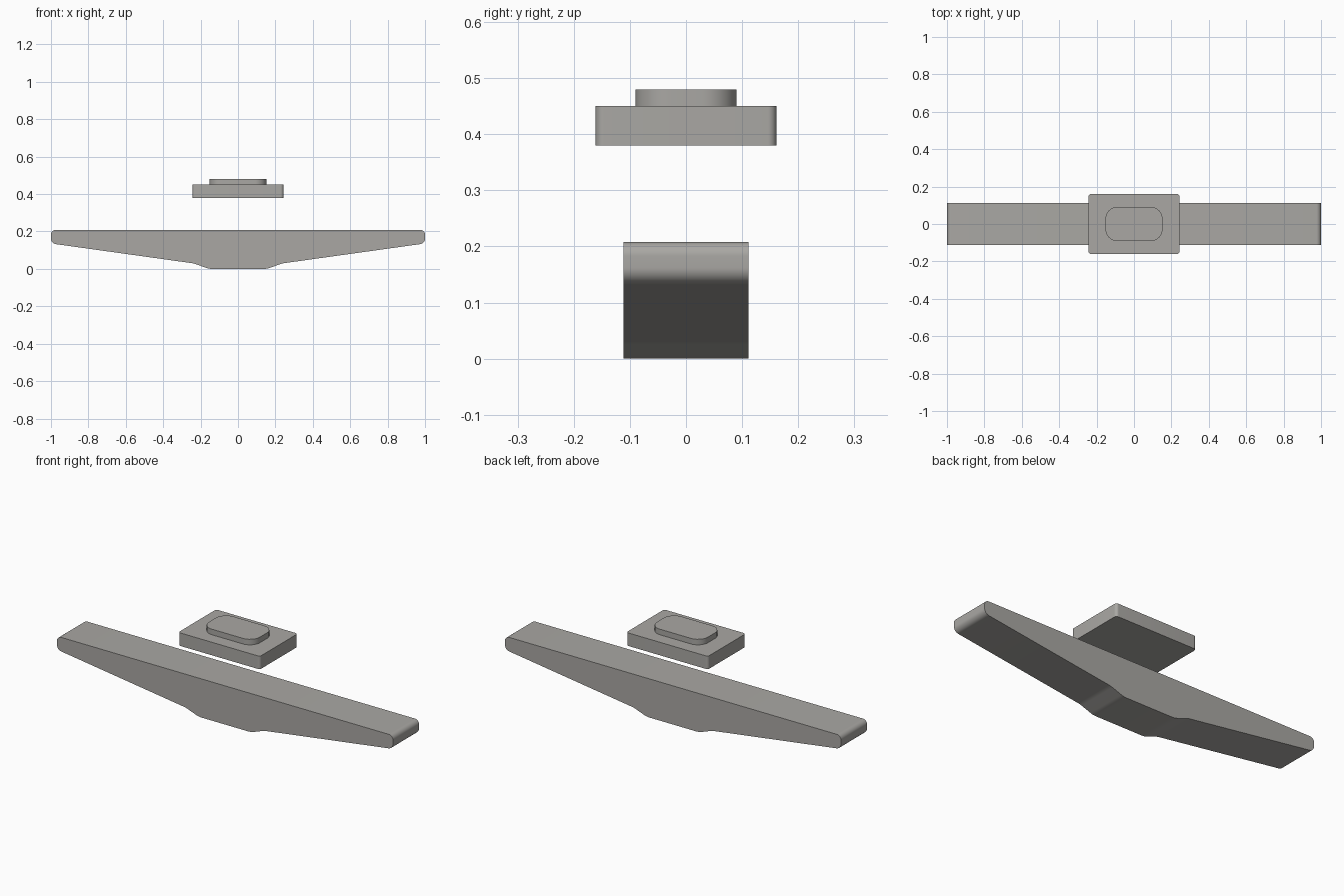
import bpy, bmesh, math
from mathutils import Vector

if "Cube" in bpy.data.objects:
    bpy.data.objects.remove(bpy.data.objects["Cube"])

grey = bpy.data.materials.new("warm_grey")
grey.diffuse_color = (0.40, 0.39, 0.37, 1)
grey.use_nodes = True
grey.node_tree.nodes["Principled BSDF"].inputs["Base Color"].default_value = grey.diffuse_color


def fillet(corners, steps=8):
    """Round each (a, b, radius) corner of a closed outline with an arc."""
    out = []
    for i, (a, b, r) in enumerate(corners):
        p = Vector((a, b))
        u = (Vector(corners[i - 1][:2]) - p).normalized()
        v = (Vector(corners[(i + 1) % len(corners)][:2]) - p).normalized()
        half = math.acos(max(-1, min(1, u.dot(v)))) / 2
        t = r / math.tan(half)
        c = p + (u + v).normalized() * (r / math.sin(half))
        s, e = p + u * t - c, p + v * t - c
        out += [c + s.lerp(e, k / steps).normalized() * r for k in range(steps + 1)]
    return out


def prism(name, outline, place, low, high):
    """Extrude an outline from low to high; place maps (a, b, depth) to xyz."""
    bm = bmesh.new()
    face = bm.faces.new([bm.verts.new(place(p.x, p.y, low)) for p in outline])
    ext = bmesh.ops.extrude_face_region(bm, geom=[face], use_keep_orig=True)
    verts = [g for g in ext["geom"] if isinstance(g, bmesh.types.BMVert)]
    bmesh.ops.translate(bm, verts=verts, vec=Vector(place(0, 0, high)) - Vector(place(0, 0, low)))
    bmesh.ops.recalc_face_normals(bm, faces=bm.faces)
    mesh = bpy.data.meshes.new(name)
    bm.to_mesh(mesh)
    bm.free()
    mesh.materials.append(grey)
    obj = bpy.data.objects.new(name, mesh)
    bpy.context.collection.objects.link(obj)
    bpy.ops.object.select_all(action="DESELECT")
    obj.select_set(True)
    bpy.context.view_layer.objects.active = obj
    bpy.ops.object.shade_smooth_by_angle(angle=math.radians(30))
    return obj


def rounded_rect(hx, hy, r):
    return fillet([(hx, hy, r), (-hx, hy, r), (-hx, -hy, r), (hx, -hy, r)])


def upright(a, b, d):
    return (a, b, d)


def sideways(a, b, d):
    return (a, d, b)


# Tapered beam: half profile mirrored across x = 0
half = [(0.155, 0, 0.10), (0.235, 0.029, 0.12), (1, 0.136, 0.03), (1, 0.208, 0.025)]
profile = half + [(-x, z, r) for x, z, r in reversed(half)]
prism("beam", fillet(profile), sideways, -0.111, 0.111)

# Floating plate with a raised pad on top
prism("plate", rounded_rect(0.243, 0.161, 0.015), upright, 0.38, 0.45)
prism("raised_pad", rounded_rect(0.152, 0.09, 0.06), upright, 0.45, 0.48)
